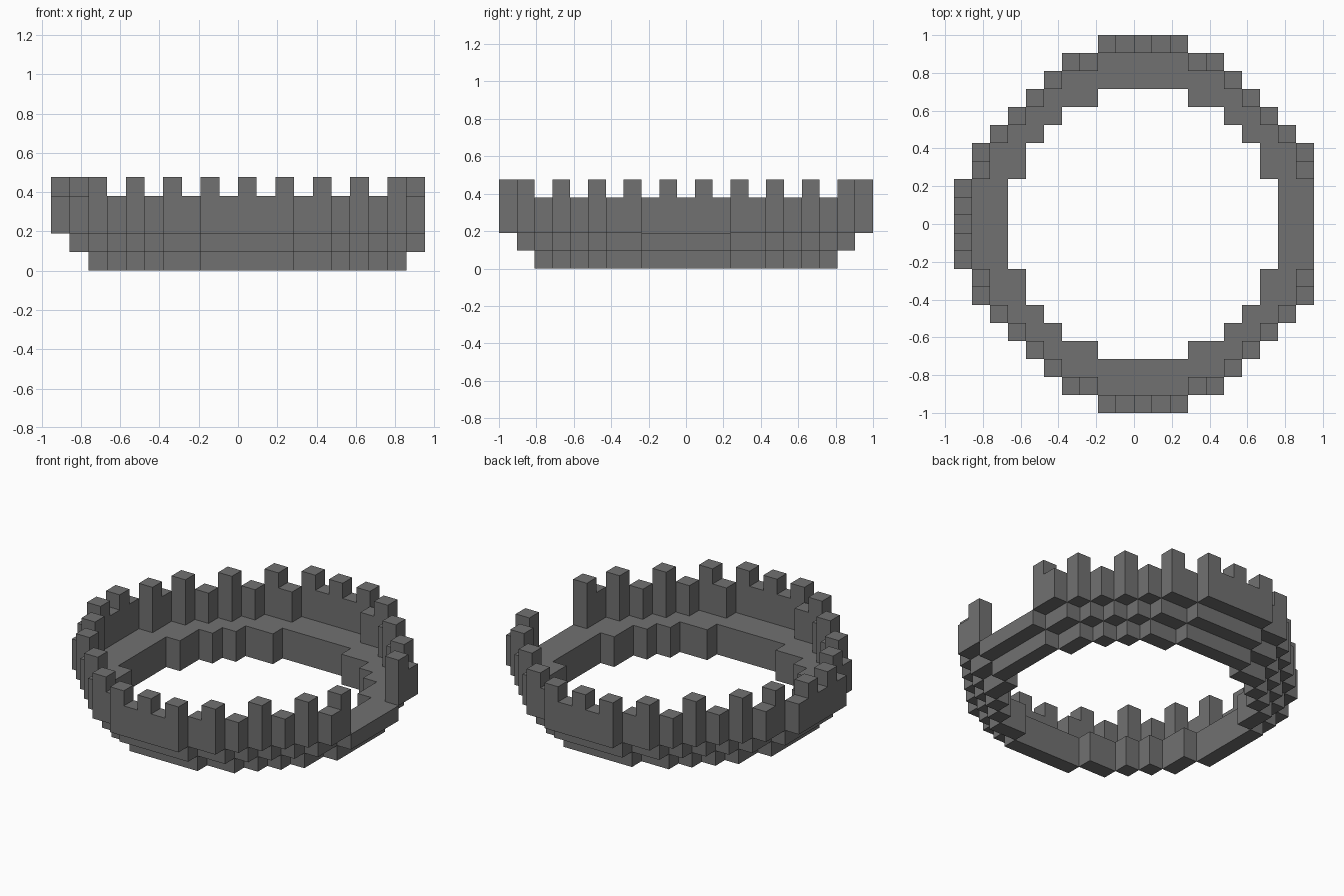
import bpy, bmesh

if "Cube" in bpy.data.objects:
    bpy.data.objects.remove(bpy.data.objects["Cube"], do_unlink=True)

U = 2 / 21            # size of one block
MAX = 10              # radius of the wall in blocks
SHIFT = U / 2         # the east end of the wall is open, so the middle moves over

stone = bpy.data.materials.new("grey_stone")
stone.use_nodes = True
GREY = (0.165, 0.165, 0.165, 1)
stone.diffuse_color = GREY
bsdf = next(n for n in stone.node_tree.nodes if n.type == "BSDF_PRINCIPLED")
bsdf.inputs["Base Color"].default_value = GREY
bsdf.inputs["Roughness"].default_value = 0.9


def disc(r):
    """Cells of a stepped round disc of radius r."""
    cells = set()
    for a in range(-r, r + 1):
        for b in range(-r, r + 1):
            big, small = max(abs(a), abs(b)), min(abs(a), abs(b))
            if big + small <= r + 3 and (big < r or small <= 2):
                cells.add((a, b))
    return cells


def blocks(name, cells, low, high):
    """Raise a plan of cells from one block level to another, skipping inner walls."""
    bm = bmesh.new()

    def face(*corners):
        bm.faces.new([bm.verts.new((x * U + SHIFT, y * U, z * U)) for x, y, z in corners])

    for a, b in sorted(cells):
        ring = [(a - .5, b - .5), (a + .5, b - .5), (a + .5, b + .5), (a - .5, b + .5)]
        face(*[(x, y, high) for x, y in ring])
        face(*[(x, y, low) for x, y in reversed(ring)])
        for k, (da, db) in enumerate([(0, -1), (1, 0), (0, 1), (-1, 0)]):
            if (a + da, b + db) not in cells:
                p, q = ring[k], ring[(k + 1) % 4]
                face((*p, low), (*q, low), (*q, high), (*p, high))
    bmesh.ops.remove_doubles(bm, verts=bm.verts, dist=U / 100)
    mesh = bpy.data.meshes.new(name)
    bm.to_mesh(mesh)
    bm.free()
    mesh.materials.append(stone)
    obj = bpy.data.objects.new(name, mesh)
    bpy.context.scene.collection.objects.link(obj)
    return obj


# Stepped base: two rings around the same opening
opening = disc(MAX - 3)
blocks("lower_ring", disc(MAX - 2) - opening, 0, 1)
blocks("floor_ring", disc(MAX - 1) - opening, 1, 2)

# Thin outer wall with a gap at the east end
wall = {(a, b) for a, b in disc(MAX) - disc(MAX - 1) if a < MAX}
blocks("outer_wall", wall, 2, 4)

# Every second wall block carries a raised block
raised = {(a, b) for a, b in wall
          if (a % 2 == 0 if abs(b) >= MAX - 1 else b % 2 == 1)}
blocks("battlements", raised, 4, 5)
